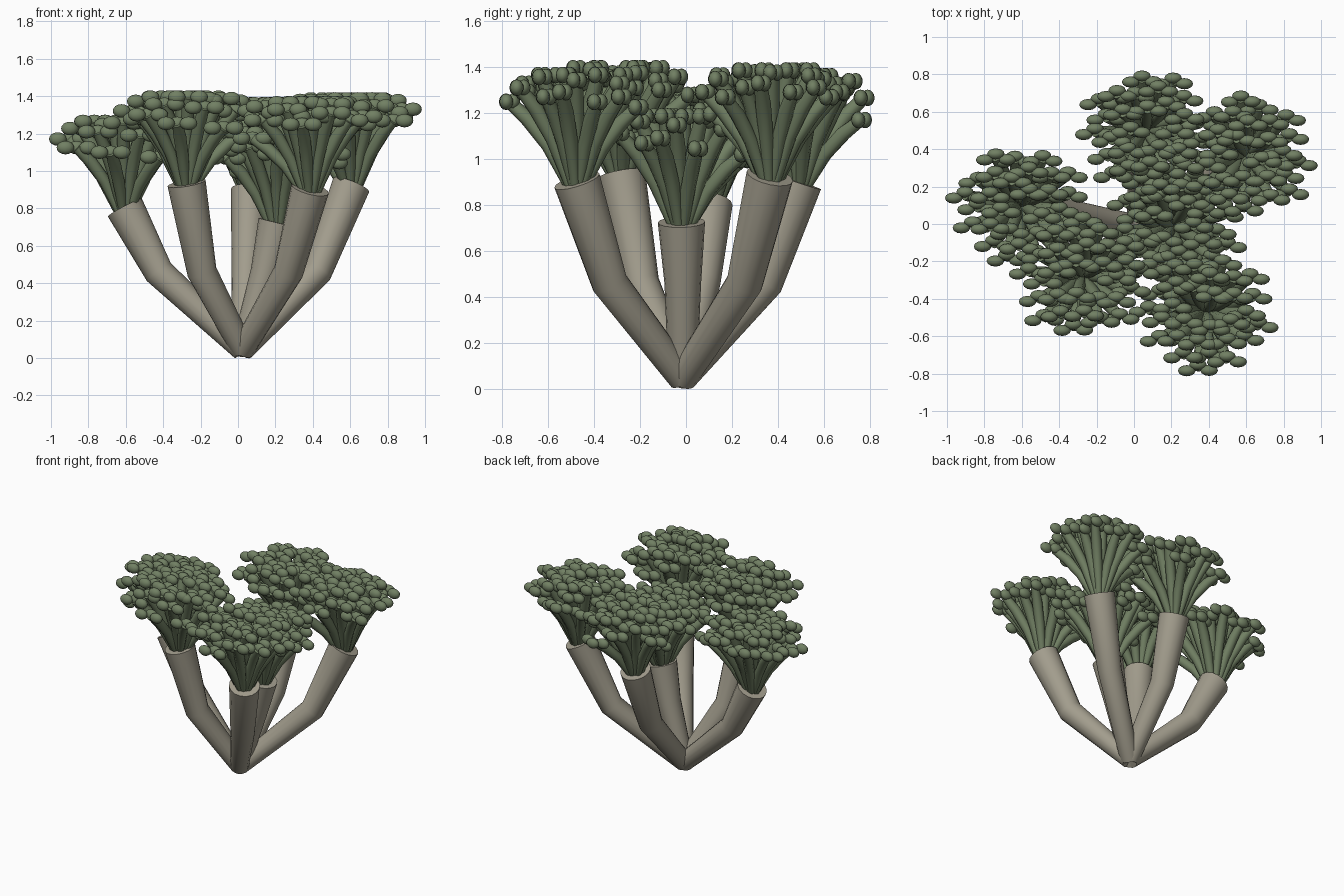
import bpy, bmesh, math
from mathutils import Vector, Matrix

if "Cube" in bpy.data.objects:
    bpy.data.objects.remove(bpy.data.objects["Cube"])


def material(name, rgb):
    m = bpy.data.materials.new(name)
    m.diffuse_color = (*rgb, 1)
    m.use_nodes = True
    m.node_tree.nodes["Principled BSDF"].inputs["Base Color"].default_value = m.diffuse_color
    return m


BARK = material("bark", (0.36, 0.335, 0.265))
LEAF = material("leaf", (0.165, 0.215, 0.125))


def tube(bm, points, radii, sides):
    """Capped tube through the points, rings mitred at the bends."""
    pts = [Vector(p) for p in points]
    rings = []
    for i, p in enumerate(pts):
        a = (p - pts[i - 1]).normalized() if i else Vector()
        b = (pts[i + 1] - p).normalized() if i < len(pts) - 1 else Vector()
        d = (a + b).normalized()
        u = Vector((0, 1, 0)).cross(d).normalized()
        v = d.cross(u)
        rings.append([bm.verts.new(p + radii[i] * (u * math.cos(t) + v * math.sin(t)))
                      for t in (2 * math.pi * k / sides for k in range(sides))])
    for lo, hi in zip(rings, rings[1:]):
        for k in range(sides):
            n = (k + 1) % sides
            bm.faces.new((lo[k], lo[n], hi[n], hi[k]))
    bm.faces.new(rings[0][::-1])
    bm.faces.new(rings[-1])


def finish(bm, name, mat):
    me = bpy.data.meshes.new(name)
    bm.to_mesh(me)
    bm.free()
    ob = bpy.data.objects.new(name, me)
    bpy.context.collection.objects.link(ob)
    me.materials.append(mat)
    bpy.ops.object.select_all(action='DESELECT')
    ob.select_set(True)
    bpy.context.view_layer.objects.active = ob
    bpy.ops.object.shade_smooth_by_angle(angle=math.radians(50))


# centre of each branch end
ENDS = [(-0.605, 0.10, 0.805), (-0.275, -0.28, 0.935), (0.065, 0.49, 0.90),
        (0.21, -0.02, 0.725), (0.385, -0.475, 0.905), (0.605, 0.365, 0.925)]
BASE = Vector((0.025, -0.015, 0.045))
COUNT = 29

for n, end in enumerate(ENDS, 1):
    end = Vector(end)
    # bent branch, thicker towards the top
    bm = bmesh.new()
    bend = Vector((end.x * 0.70, end.y * 0.70, 0.46))
    tube(bm, [BASE, bend, end], [0.062, 0.080, 0.103], 16)
    finish(bm, f"branch_{n}", BARK)

    # fan of fleshy leaves, each ending in three small buds
    leaves, buds = bmesh.new(), bmesh.new()
    for i in range(COUNT):
        t = math.sqrt((i + 0.5) / COUNT)
        ang = i * 2.39996 + n
        out = Vector((math.cos(ang), math.sin(ang), 0))
        r = 0.05 + 0.26 * t
        # crown height alternates between a high and a low tier
        h = 0.475 - 0.15 * t ** 3 + (0.03, -0.06, 0.0)[i % 3] * t
        h = min(h, 0.46)
        tip = end + out * r + Vector((0, 0, h))
        tube(leaves, [end + out * 0.04 * t - Vector((0, 0, 0.02)),
                      end + out * r * 0.42 + Vector((0, 0, h * 0.45)),
                      end + out * r * 0.72 + Vector((0, 0, h * 0.78)),
                      tip], [0.022, 0.032, 0.034, 0.028], 8)
        for dx, dy in ((-0.060, -0.014), (0, 0.018), (0.060, -0.012)):
            bmesh.ops.create_uvsphere(
                buds, u_segments=12, v_segments=8, radius=1,
                matrix=Matrix.Translation(tip + Vector((dx, dy, 0)))
                @ Matrix.Diagonal((0.047, 0.030, 0.036, 1)))
    finish(leaves, f"leaves_{n}", LEAF)
    finish(buds, f"buds_{n}", LEAF)
